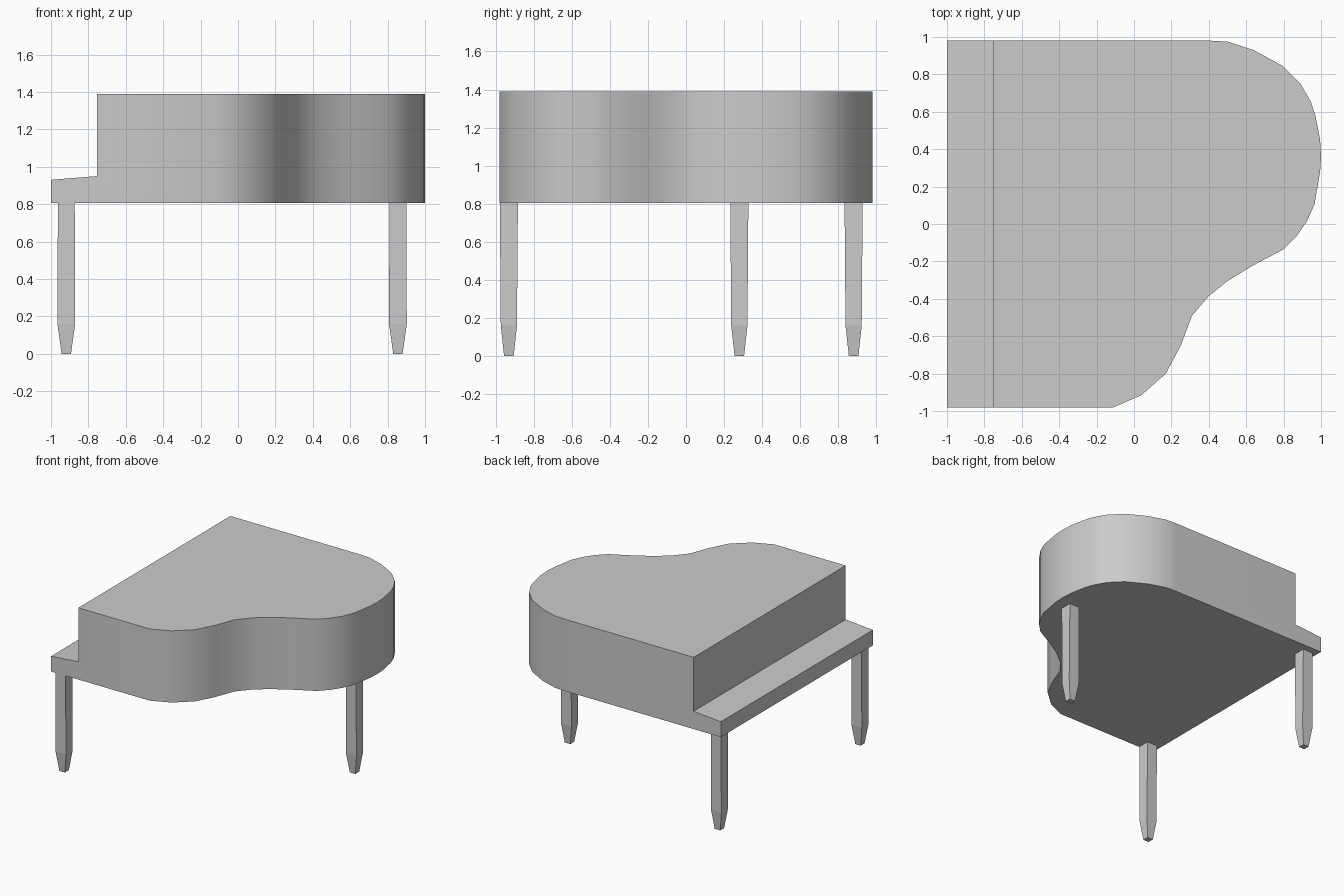
import bpy, bmesh, math
from mathutils import Vector

if "Cube" in bpy.data.objects:
    bpy.data.objects.remove(bpy.data.objects["Cube"])


def extrude_profile(name, points, offset):
    """Closed solid from a planar profile swept along an offset vector."""
    bm = bmesh.new()
    face = bm.faces.new([bm.verts.new(p) for p in points])
    ext = bmesh.ops.extrude_face_region(bm, geom=[face], use_keep_orig=True)
    verts = [e for e in ext["geom"] if isinstance(e, bmesh.types.BMVert)]
    bmesh.ops.translate(bm, verts=verts, vec=Vector(offset))
    bmesh.ops.recalc_face_normals(bm, faces=bm.faces)
    return add_object(name, bm)


def add_object(name, bm):
    mesh = bpy.data.meshes.new(name)
    bm.to_mesh(mesh)
    bm.free()
    obj = bpy.data.objects.new(name, mesh)
    bpy.context.collection.objects.link(obj)
    return obj


def select_only(obj):
    bpy.ops.object.select_all(action='DESELECT')
    obj.select_set(True)
    bpy.context.view_layer.objects.active = obj


# Piano case: curved outline swept upward
BOTTOM, TOP = 0.805, 1.39
outline = [
    (-1, -0.98), (-0.11, -0.98), (0.04, -0.915), (0.17, -0.80), (0.25, -0.65),
    (0.31, -0.49), (0.40, -0.385), (0.50, -0.305), (0.63, -0.225), (0.80, -0.135),
    (0.87, -0.065), (0.925, 0.015), (0.965, 0.105), (0.995, 0.28), (1.0, 0.36),
    (0.995, 0.45), (0.97, 0.58), (0.945, 0.655), (0.89, 0.75), (0.795, 0.845),
    (0.64, 0.93), (0.50, 0.975), (0.41, 0.98), (-1, 0.98),
]
case = extrude_profile("piano_case", [(x, y, BOTTOM) for x, y in outline],
                       (0, 0, TOP - BOTTOM))

# Step cut away above the sloping keyboard shelf
step = [(-1.25, 0.91), (-0.755, 0.95), (-0.755, 1.6), (-1.25, 1.6)]
cutter = extrude_profile("keyboard_cutter", [(x, -1.2, z) for x, z in step], (0, 2.4, 0))
cutter.hide_render = True
cut = case.modifiers.new("keyboard_step", 'BOOLEAN')
cut.operation = 'DIFFERENCE'
cut.solver = 'EXACT'
cut.object = cutter
select_only(case)
bpy.ops.object.modifier_apply(modifier=cut.name)
bpy.data.objects.remove(cutter)
select_only(case)
bpy.ops.object.shade_smooth_by_angle(angle=math.radians(35))


# Square legs with a tapered foot: (z, x width, y width) rings
LEG_RINGS = [(0, 0.05, 0.05), (0.16, 0.095, 0.085), (BOTTOM, 0.09, 0.095)]


def leg(name, x, y):
    bm = bmesh.new()
    corners = [(-0.5, -0.5), (0.5, -0.5), (0.5, 0.5), (-0.5, 0.5)]
    rings = [[bm.verts.new((x + a * wx, y + b * wy, z)) for a, b in corners]
             for z, wx, wy in LEG_RINGS]
    for low, high in zip(rings, rings[1:]):
        for i in range(4):
            j = (i + 1) % 4
            bm.faces.new((low[i], low[j], high[j], high[i]))
    bm.faces.new(rings[0][::-1])
    bm.faces.new(rings[-1])
    return add_object(name, bm)


leg("bass_leg", -0.918, 0.88)
leg("treble_leg", -0.918, -0.93)
leg("tail_leg", 0.855, 0.28)
